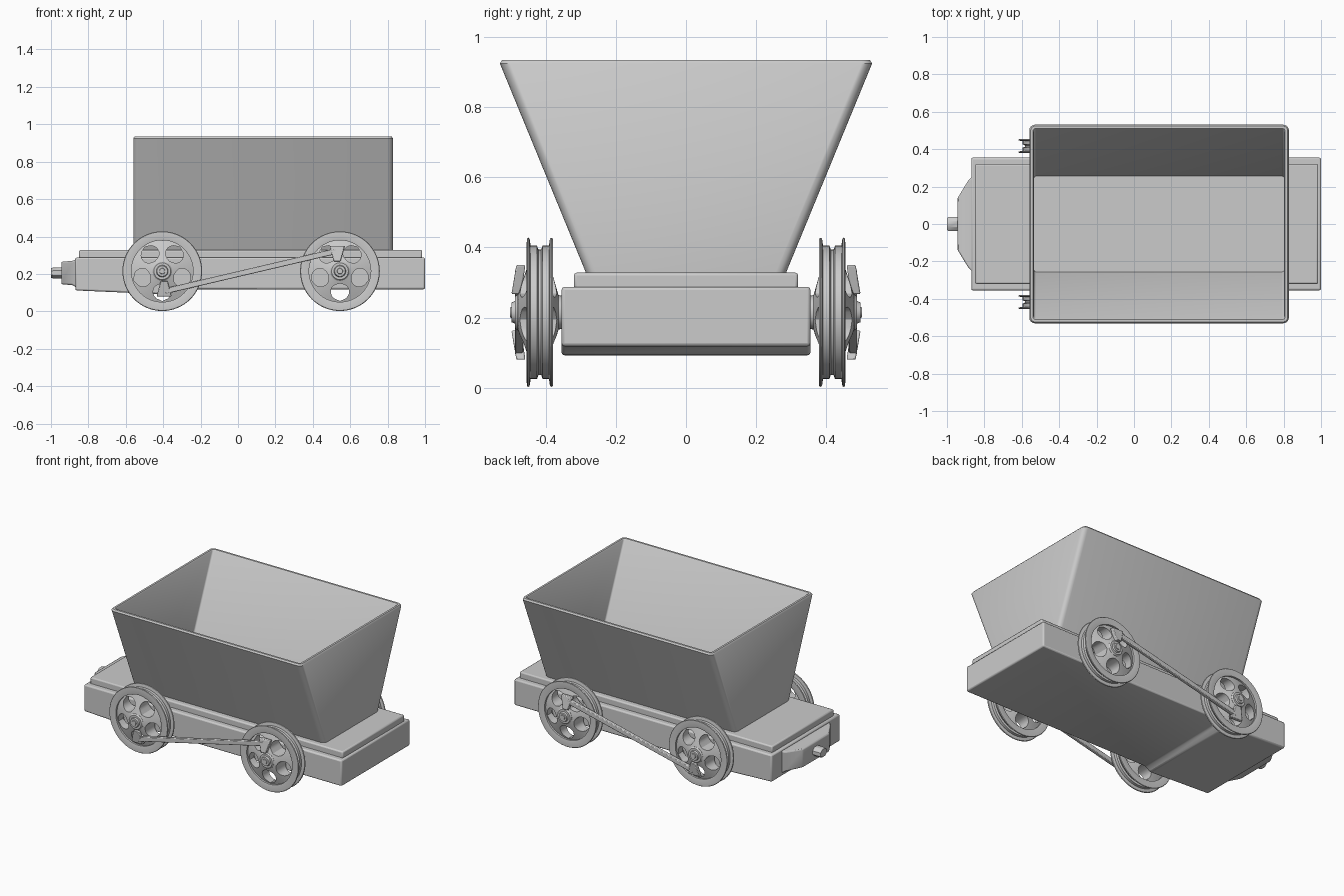
import bpy, bmesh, math
from math import sin, cos, pi, sqrt
from mathutils import Vector

if "Cube" in bpy.data.objects:
    bpy.data.objects.remove(bpy.data.objects["Cube"])


def make(name, bm, bevel=0, segs=2, smooth=True):
    bmesh.ops.recalc_face_normals(bm, faces=bm.faces[:])
    me = bpy.data.meshes.new(name)
    bm.to_mesh(me)
    bm.free()
    ob = bpy.data.objects.new(name, me)
    bpy.context.collection.objects.link(ob)
    if bevel:
        m = ob.modifiers.new("bevel", "BEVEL")
        m.width, m.segments, m.limit_method = bevel, segs, "ANGLE"
    if smooth:
        bpy.ops.object.select_all(action="DESELECT")
        ob.select_set(True)
        bpy.context.view_layer.objects.active = ob
        bpy.ops.object.shade_smooth_by_angle(angle=math.radians(35))
    return ob


def loft(bm, rings, caps=True, closed=False):
    """Skin a list of equal-length point rings."""
    vs = [[bm.verts.new(p) for p in r] for r in rings]
    n = len(vs[0])
    pairs = list(zip(vs, vs[1:])) + ([(vs[-1], vs[0])] if closed else [])
    for a, b in pairs:
        for i in range(n):
            j = (i + 1) % n
            bm.faces.new((a[i], a[j], b[j], b[i]))
    if caps and not closed:
        bm.faces.new(vs[0])
        bm.faces.new(vs[-1])


def rect_xy(x0, x1, y, z):
    return [(x0, -y, z), (x1, -y, z), (x1, y, z), (x0, y, z)]


def round_rect(x0, x1, y, z, r):
    pts = []
    for cx, cy, a0 in ((x1 - r, y - r, 0), (x0 + r, y - r, 1), (x0 + r, -y + r, 2), (x1 - r, -y + r, 3)):
        for k in range(5):
            a = (a0 + k / 4) * pi / 2
            pts.append((cx + r * cos(a), cy + r * sin(a), z))
    return pts


def lathe_y(bm, profile, cx, cz, s, n=48, closed=False):
    """Revolve (y, radius) points about a wheel axis."""
    rings = [[(cx + r * cos(2 * pi * i / n), s * y, cz + r * sin(2 * pi * i / n)) for i in range(n)]
             for y, r in profile]
    loft(bm, rings, closed=closed)


# chassis body with a deeper belly near the coupling end
bm = bmesh.new()
prof = [(-0.87, 0.112), (-0.42, 0.092), (-0.38, 0.118), (1.0, 0.118), (1.0, 0.288), (-0.87, 0.288)]
loft(bm, [[(x, y, z) for x, z in prof] for y in (-0.355, 0.355)])
make("chassis", bm, 0.009)

# deck plate
bm = bmesh.new()
loft(bm, [rect_xy(-0.85, 0.985, 0.32, z) for z in (0.28, 0.328)])
make("deck", bm, 0.008)

# tapered end buffer
bm = bmesh.new()
loft(bm, [[(x, -y, z0), (x, y, z0), (x, y, z1), (x, -y, z1)] for x, y, z0, z1 in
          ((-0.86, 0.26, 0.125, 0.28), (-0.885, 0.235, 0.14, 0.27), (-0.945, 0.135, 0.145, 0.265))])
make("end_buffer", bm, 0.008)

# coupling pin
bm = bmesh.new()
loft(bm, [[(x, 0.039 * k * cos(pi / 8 + i * pi / 4), 0.205 + 0.03 * k * sin(pi / 8 + i * pi / 4))
           for i in range(8)] for x, k in ((-0.93, 1.05), (-0.99, 1.05), (-1.0, 0.9))])
make("coupling_pin", bm)

# open hopper: outer skin up, over the lip, down the inside
bm = bmesh.new()
loft(bm, [round_rect(-0.56, 0.828, 0.283, 0.322, 0.03),
          round_rect(-0.56, 0.828, 0.531, 0.925, 0.03),
          round_rect(-0.553, 0.821, 0.524, 0.935, 0.025),
          round_rect(-0.54, 0.808, 0.511, 0.935, 0.015),
          round_rect(-0.535, 0.803, 0.505, 0.928, 0.012),
          round_rect(-0.535, 0.803, 0.256, 0.336, 0.012)])
make("hopper", bm)

WZ, WY = 0.215, 0.417
WHEELS = (-0.405, 0.545)
RIM = [(-0.036, 0.165), (-0.038, 0.172), (-0.037, 0.21), (-0.033, 0.213), (-0.029, 0.21), (-0.026, 0.19),
       (-0.008, 0.19), (-0.004, 0.179), (0.004, 0.179), (0.008, 0.19), (0.026, 0.19), (0.029, 0.21),
       (0.033, 0.213), (0.037, 0.21), (0.038, 0.172), (0.036, 0.165)]
HUB = [(0.345, 0.045), (0.375, 0.052), (0.48, 0.052), (0.488, 0.045), (0.488, 0.032), (0.498, 0.028),
       (0.498, 0.016), (0.502, 0.014)]


def spokes(bm, cx, s):
    """Five spokes, flaring at hub and rim around oval openings, thick at the hub."""
    rows = 12
    for k in range(5):
        a = pi / 2 + k * 2 * pi / 5
        rings = []
        for i in range(rows + 1):
            r = 0.045 + 0.125 * i / rows
            t = i / rows
            u = (r - 0.113) / 0.044
            hole = 0.05 * (1 + 0.15 * u) * sqrt(max(0, 1 - u * u))
            h = (r * pi / 5 - hole) / r
            th = 0.064 * (1 - t) + 0.022 * t
            rings.append([(cx + r * cos(a + da), s * (WY + dy), WZ + r * sin(a + da)) for da, dy in
                          [(-h + 2 * h * q / 4, th) for q in range(5)] +
                          [(h - 2 * h * q / 4, -th * 0.85) for q in range(5)]])
        loft(bm, rings)


def slab(name, quad, thick, s):
    """Flat plate from outer corner points, given thickness towards the wheel."""
    bm = bmesh.new()
    loft(bm, [[(x, s * (y - d), z) for x, y, z in quad] for d in (0, thick)])
    make(name, bm, 0.004)


for s, side in ((-1, "front"), (1, "back")):
    for cx, end in zip(WHEELS, ("left", "right")):
        tag = f"{side}_{end}"
        bm = bmesh.new()
        lathe_y(bm, [(WY + y, r) for y, r in RIM], cx, WZ, s, 64, True)
        make(f"wheel_rim_{tag}", bm)
        bm = bmesh.new()
        spokes(bm, cx, s)
        make(f"wheel_spokes_{tag}", bm)
        bm = bmesh.new()
        lathe_y(bm, HUB, cx, WZ, s, 24)
        make(f"wheel_hub_{tag}", bm)
        # crank plate, wider towards the rim, low on one wheel and high on the other
        d = -1 if end == "left" else 1
        x = cx + 0.01 if end == "left" else cx - 0.015
        slab(f"crank_{tag}", [(x - 0.018, 0.498, WZ + d * 0.052), (x + 0.018, 0.498, WZ + d * 0.052),
                              (x + 0.03, 0.49, WZ + d * 0.095), (x + 0.04, 0.484, WZ + d * 0.135),
                              (x - 0.04, 0.484, WZ + d * 0.135), (x - 0.03, 0.49, WZ + d * 0.095)], 0.026, s)
    # connecting rod between the two cranks
    a, b = Vector((-0.39, 0.108)), Vector((0.525, 0.322))
    n = (b - a).normalized().orthogonal() * 0.015
    slab(f"connecting_rod_{side}", [(p.x, 0.488, p.y) for p in (a + n, b + n, b - n, a - n)], 0.024, s)

# axles through the chassis
for cx, end in zip(WHEELS, ("left", "right")):
    bm = bmesh.new()
    lathe_y(bm, [(-0.4, 0.03), (0.4, 0.03)], cx, WZ, 1, 20)
    make(f"axle_{end}", bm)
